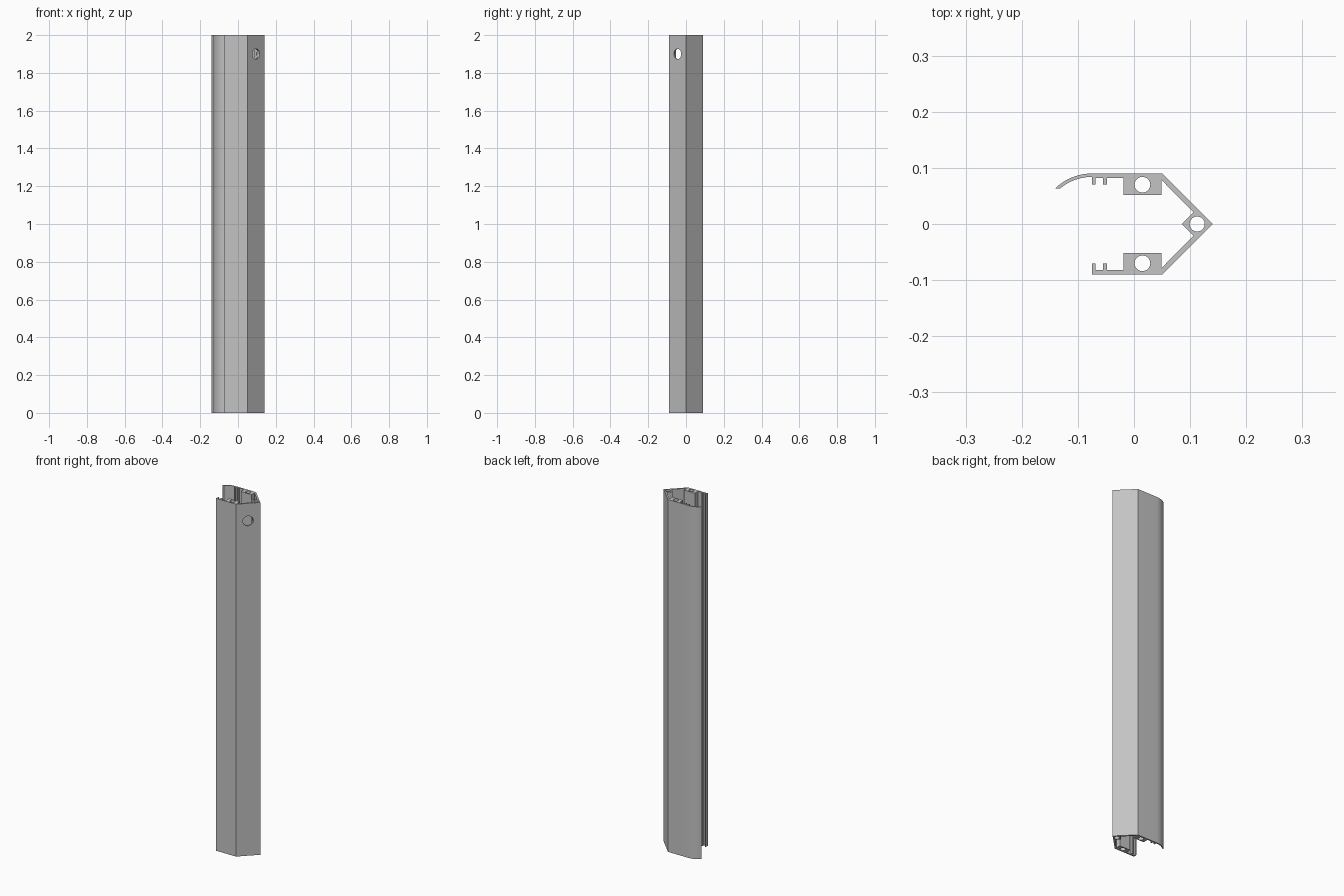
import bpy, bmesh, math
from mathutils import Vector

cube = bpy.data.objects.get("Cube")
if cube:
    bpy.data.objects.remove(cube, do_unlink=True)

HEIGHT = 2.0

metal = bpy.data.materials.new("satin grey")
metal.use_nodes = True
grey = (0.55, 0.55, 0.55, 1)
metal.diffuse_color = grey
metal.node_tree.nodes["Principled BSDF"].inputs["Base Color"].default_value = grey


def arc(cx, cy, r, start, end, steps):
    """Points on an arc, angles in degrees."""
    angles = [math.radians(start + (end - start) * i / steps) for i in range(steps + 1)]
    return [(cx + r * math.cos(a), cy + r * math.sin(a)) for a in angles]


def circle(cx, cy, r, sides=32):
    return arc(cx, cy, r, 0, 360, sides)[:-1]


def extrude_profile(name, loops, height):
    """Fill an outline with holes and extrude it upwards."""
    bm = bmesh.new()
    edges = []
    for loop in loops:
        verts = [bm.verts.new((x, y, 0)) for x, y in loop]
        edges += [bm.edges.new((a, b)) for a, b in zip(verts, verts[1:] + verts[:1])]
    bmesh.ops.triangle_fill(bm, edges=edges, use_beauty=True)
    new = bmesh.ops.extrude_face_region(bm, geom=bm.faces[:])["geom"]
    top = [v for v in new if isinstance(v, bmesh.types.BMVert)]
    bmesh.ops.translate(bm, verts=top, vec=(0, 0, height))
    bmesh.ops.recalc_face_normals(bm, faces=bm.faces[:])
    mesh = bpy.data.meshes.new(name)
    bm.to_mesh(mesh)
    bm.free()
    mesh.materials.append(metal)
    obj = bpy.data.objects.new(name, mesh)
    bpy.context.collection.objects.link(obj)
    return obj


# Inner side of one arm, from the nose to its open end: screw block and two ribs
wall, rib = 0.082, 0.07
inner = [(0.085, 0), (0.106, 0.021), (0.049, 0.0785), (0.049, 0.052),
         (-0.019, 0.052), (-0.019, wall), (-0.048, wall), (-0.048, rib),
         (-0.055, rib), (-0.055, wall), (-0.069, wall), (-0.069, rib), (-0.075, rib)]

# Curved lip on the rear arm
lip_y = 0.09 - 0.0942
lip = (arc(-0.075, lip_y, 0.0882, 90, 130.4, 10)
       + arc(-0.075, lip_y, 0.0942, 134.5, 90, 10))

# Whole outline: rear arm, nose, then the mirrored front arm
outline = inner + lip + [(0.05, 0.09), (0.14, 0), (0.05, -0.09), (-0.075, -0.09)]
outline += [(x, -y) for x, y in reversed(inner[1:])]
bores = [circle(0.015, 0.07, 0.014), circle(0.015, -0.07, 0.014),
         circle(0.1125, 0, 0.0135)]
rail = extrude_profile("rail", [outline] + bores, HEIGHT)

# Round port through the front slanted wall, near the top
cutter = extrude_profile("port_cutter", [circle(0, 0, 0.0275)], 0.04)
axis = Vector((1, -1, 0)).normalized()
cutter.rotation_euler = axis.to_track_quat("Z", "Y").to_euler()
cutter.location = Vector((0.095, -0.045, 1.9)) - axis * 0.02
cutter.hide_render = True

port = rail.modifiers.new("port", "BOOLEAN")
port.operation = "DIFFERENCE"
port.solver = "EXACT"
port.object = cutter
bpy.context.view_layer.objects.active = rail
rail.select_set(True)
bpy.ops.object.modifier_apply(modifier=port.name)
bpy.data.objects.remove(cutter, do_unlink=True)

bpy.ops.object.shade_smooth_by_angle(angle=math.radians(25))
